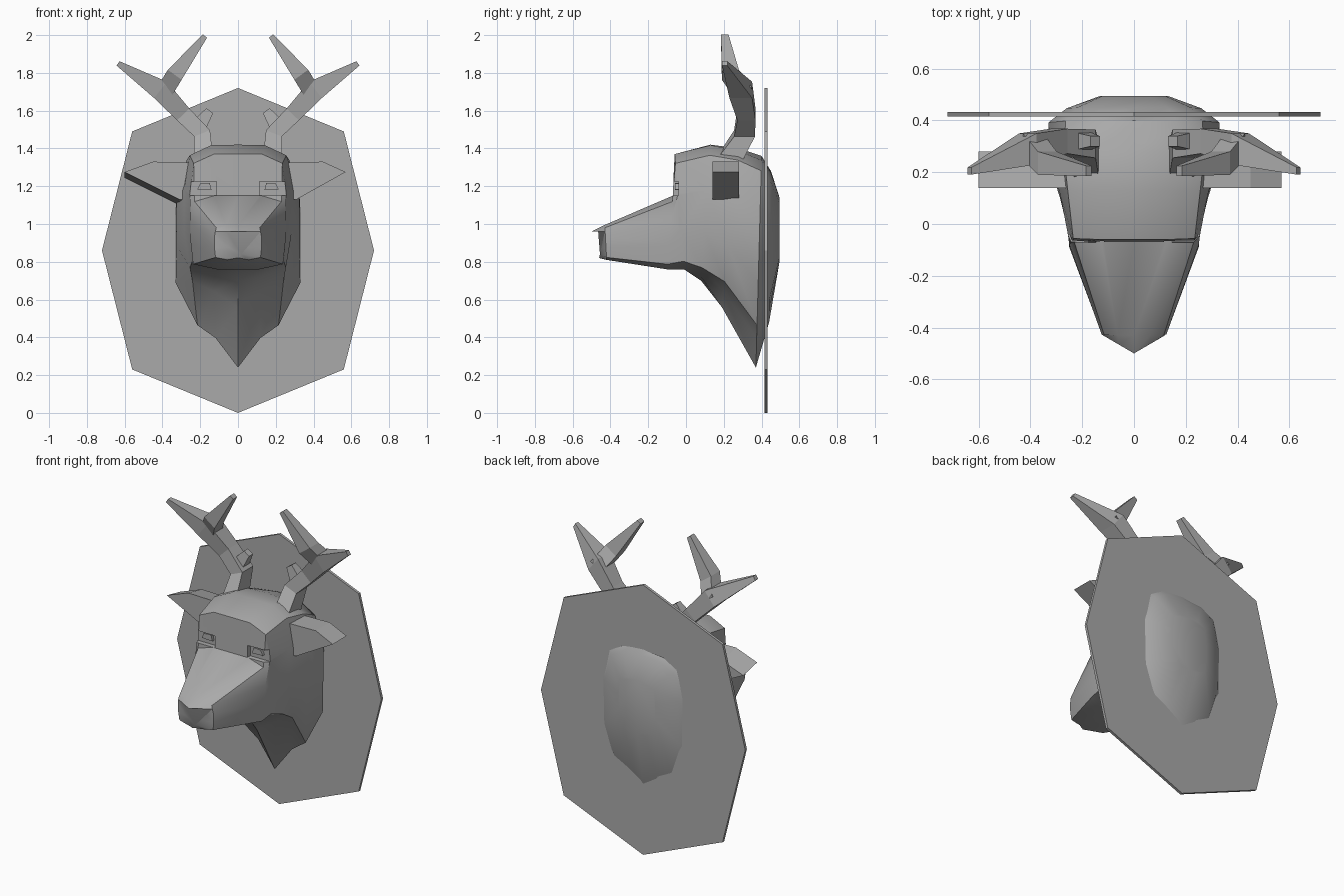
import bpy
import bmesh
from mathutils import Vector

cube = bpy.data.objects.get("Cube")
if cube:
    bpy.data.objects.remove(cube, do_unlink=True)

grey = bpy.data.materials.new("stone grey")
grey.use_nodes = True
tone = (0.4, 0.4, 0.4, 1)
grey.diffuse_color = tone
grey.node_tree.nodes["Principled BSDF"].inputs["Base Color"].default_value = tone


def loft(name, rings):
    """Skin closed rings with equal point counts and cap both ends."""
    bm = bmesh.new()
    loops = [[bm.verts.new(p) for p in ring] for ring in rings]
    n = len(loops[0])
    for a, b in zip(loops, loops[1:]):
        for i in range(n):
            j = (i + 1) % n
            bm.faces.new((a[i], a[j], b[j], b[i]))
    bm.faces.new(loops[0])
    bm.faces.new(loops[-1])
    bmesh.ops.recalc_face_normals(bm, faces=bm.faces)
    mesh = bpy.data.meshes.new(name)
    bm.to_mesh(mesh)
    bm.free()
    mesh.materials.append(grey)
    obj = bpy.data.objects.new(name, mesh)
    bpy.context.collection.objects.link(obj)
    return obj


def prism(name, outline, front, back, drop=0):
    """Extrude an x-z outline along y, optionally lowering its back."""
    return loft(name, [[(x, front, z) for x, z in outline],
                       [(x, back, z - drop) for x, z in outline]])


def smooth(obj, angle):
    bpy.ops.object.select_all(action='DESELECT')
    obj.select_set(True)
    bpy.context.view_layer.objects.active = obj
    bpy.ops.object.shade_smooth_by_angle(angle=angle)


# Octagonal wall plaque
right_edge = [(0, 1.72), (0.56, 1.49), (0.72, 0.86), (0.56, 0.23), (0, 0)]
left_edge = [(-x, z) for x, z in right_edge[-2:0:-1]]
prism("wall_plaque", right_edge + left_edge, 0.415, 0.432)

# Half cross-sections: (fraction from top to bottom, fraction of half-width)
nose = [(0, 0), (0, .5), (0, 1), (.3, .7), (.6, .4), (.85, .15), (1, .05), (1, 0)]
skull = [(0, 0), (0, .5), (.08, .92), (.35, 1), (.65, 1), (.93, .95), (1, .45), (1, 0)]
neck = [(0, 0), (.02, .5), (.07, .8), (.25, 1), (.6, 1), (.8, .65), (.86, .36), (1, 0)]


def blend(a, b, f):
    return [tuple(u + (v - u) * f for u, v in zip(p, q)) for p, q in zip(a, b)]


def section(shape, top, bottom, half_width, bow=0):
    half = []
    for t, w in shape:
        y, z = Vector(top).lerp(Vector(bottom), t)
        half.append((w * half_width, y + bow * w, z))
    return half + [(-x, y, z) for x, y, z in half[-2:0:-1]]


# Head and neck, from the nose back through the plaque
head = loft("head_and_neck", [
    section(nose, (-.5, .96), (-.46, .82), .12, .07),
    section(skull, (-.43, .995), (-.42, .81), .125),
    section(skull, (-.07, 1.15), (-.1, .76), .25),
    section(skull, (-.06, 1.37), (-.01, .76), .255),
    section(blend(skull, neck, .2), (.13, 1.42), (.08, .7), .285),
    section(blend(skull, neck, .7), (.28, 1.4), (.19, .56), .325),
    section(neck, (.4, 1.36), (.37, .24), .33),
    section(blend(skull, neck, .6), (.45, 1.28), (.44, .48), .26),
    section(skull, (.495, 1.14), (.495, .8), .13),
])

# Eye sockets cut into the brow
for s in (-1, 1):
    socket = [(s * x, z) for x, z in [(.115, 1.15), (.27, 1.15), (.27, 1.225), (.115, 1.225)]]
    cutter = prism("socket_cutter", socket, -.2, -.04)
    cutter.hide_render = True
    cut = head.modifiers.new("socket", 'BOOLEAN')
    cut.operation = 'DIFFERENCE'
    cut.solver = 'EXACT'
    cut.object = cutter
    bpy.context.view_layer.objects.active = head
    bpy.ops.object.modifier_apply(modifier=cut.name)
    bpy.data.objects.remove(cutter, do_unlink=True)
smooth(head, 0.6)


def beam(name, side, path):
    """Rectangular tapered bar; path holds x, y, z, half-width, half-depth."""
    rings = []
    for i, (x, y, z, w, d) in enumerate(path):
        a, b = path[max(i - 1, 0)], path[min(i + 1, len(path) - 1)]
        along = Vector((b[0] - a[0], b[2] - a[2])).normalized()
        px, pz = along.y * w, -along.x * w
        rings.append([(side * (x + k * px), y + m * d, z + k * pz)
                      for k, m in ((-1, -1), (1, -1), (1, 1), (-1, 1))])
    return loft(name, rings)


for s, label in ((1, "left"), (-1, "right")):
    # Eye
    lids = [(.14, 1.18), (.215, 1.183), (.2, 1.215), (.15, 1.218)]
    prism(label + "_eye", [(s * x, z) for x, z in lids], -.058, -.03)

    # Ear
    tip = .57 if s > 0 else .6
    ear = [(.2, 1.325), (.45, 1.33), (tip, 1.275), (.31, 1.13), (.2, 1.13)]
    prism(label + "_ear", [(s * x, z) for x, z in ear], .14, .28, 0 if s > 0 else .03)

    # Antler: main beam, upper branch and short inner tine
    beam(label + "_antler_beam", s, [
        (.18, .21, 1.31, .052, .075), (.19, .31, 1.48, .045, .055),
        (.29, .32, 1.58, .045, .048), (.41, .29, 1.71, .055, .06),
        (.635, .205, 1.85, .014, .014)])
    beam(label + "_antler_branch", s, [
        (.39, .3, 1.7, .045, .05), (.335, .235, 1.79, .045, .045),
        (.175, .205, 1.995, .014, .02)])
    beam(label + "_antler_tine", s, [
        (.22, .32, 1.5, .045, .04), (.15, .32, 1.6, .022, .02)])
